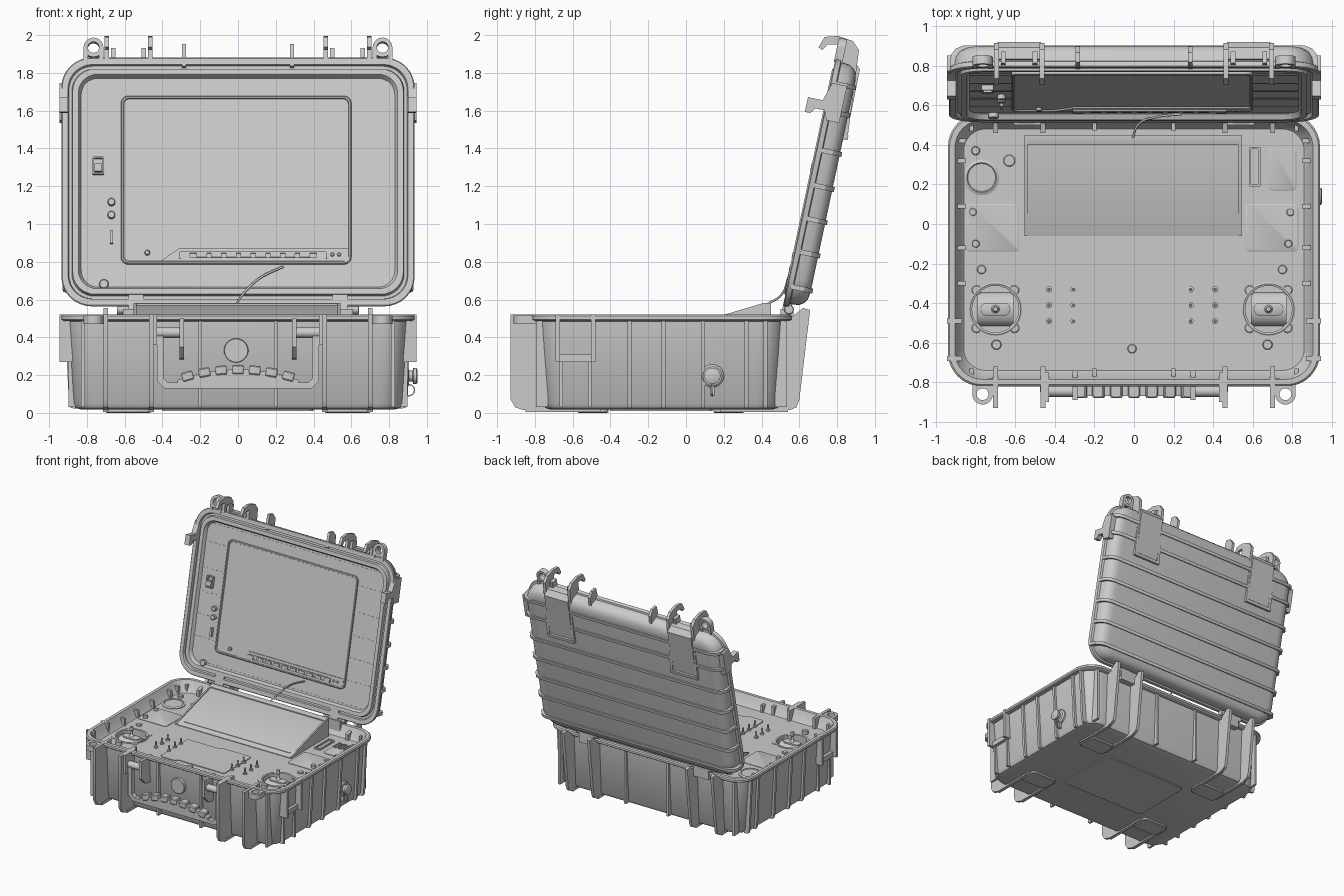
import bpy, bmesh
from math import pi, sin, cos, radians
from mathutils import Matrix, Vector

I = Matrix.Identity(4)
T = lambda x, y, z: Matrix.Translation((x, y, z))
# lid frame: local x = width, y = up along the lid, z = towards the inside
LID = T(0, .515, .575) @ Matrix.Rotation(radians(78), 4, 'X')
RX, RY = Matrix.Rotation(pi / 2, 4, 'X'), Matrix.Rotation(pi / 2, 4, 'Y')

def shade(o):
    bpy.ops.object.select_all(action='DESELECT')
    o.select_set(True)
    bpy.context.view_layer.objects.active = o
    bpy.ops.object.shade_smooth_by_angle(angle=radians(32))

def make(name, verts, faces, M=I):
    me = bpy.data.meshes.new(name)
    me.from_pydata([M @ Vector(v) for v in verts], [], faces)
    bm = bmesh.new()
    bm.from_mesh(me)
    bmesh.ops.remove_doubles(bm, verts=bm.verts, dist=1e-5)
    bmesh.ops.recalc_face_normals(bm, faces=bm.faces)
    bm.to_mesh(me)
    bm.free()
    o = bpy.data.objects.new(name, me)
    bpy.context.collection.objects.link(o)
    shade(o)
    return o

def skin(name, rings, M=I, caps=True, closed=False):
    n, k = len(rings[0]), len(rings)
    faces = [(i * n + j, i * n + (j + 1) % n, (i + 1) % k * n + (j + 1) % n, (i + 1) % k * n + j)
             for i in range(k if closed else k - 1) for j in range(n)]
    if caps and not closed:
        faces += [tuple(range(n)), tuple(range((k - 1) * n, k * n))]
    return make(name, [v for r in rings for v in r], faces, M)

def loft(name, secs, M=I, n=6):
    """Stack of rounded rectangles (half x, half y, radius, z)."""
    rings = []
    for hx, hy, r, z in secs:
        rings.append([(sx * (hx - r) + r * cos(a), sy * (hy - r) + r * sin(a), z)
                      for q, (sx, sy) in enumerate(((1, 1), (-1, 1), (-1, -1), (1, -1)))
                      for a in [(q + i / n) * pi / 2 for i in range(n + 1)]])
    return skin(name, rings, M)

def prism(name, pts, axis, lo, hi, M=I):
    f = {'x': lambda a, b, t: (t, a, b), 'y': lambda a, b, t: (a, t, b), 'z': lambda a, b, t: (a, b, t)}[axis]
    return skin(name, [[f(a, b, t) for a, b in pts] for t in (lo, hi)], M)

def box(name, x0, x1, y0, y1, z0, z1, M=I):
    return prism(name, [(x0, y0), (x1, y0), (x1, y1), (x0, y1)], 'z', z0, z1, M)

def lathe(name, prof, M=I, n=28, closed=False):
    """Revolve (radius, z) points about local z."""
    return skin(name, [[(r * cos(2 * pi * j / n), r * sin(2 * pi * j / n), z) for j in range(n)]
                       for r, z in prof], M, closed=closed)

def disc(name, r, z0, z1, M=I, n=28):
    return lathe(name, [(r, z0), (r, z1 - .003), (r - .004, z1)], M, n)

def frame(name, x0, x1, y0, y1, z0, z1, t, M=I, r=.03):
    hx, hy = (x1 - x0) / 2, (y1 - y0) / 2
    secs = [(hx, hy, r, z0), (hx, hy, r, z1), (hx - t, hy - t, r * .6, z1), (hx - t, hy - t, r * .6, z0 + .001)]
    return loft(name, secs, M @ T((x0 + x1) / 2, (y0 + y1) / 2, 0))

P = .43   # height of the control panel

# base tub with recessed control panel
base = loft('base_case', [(.83, .585, .10, .018), (.86, .615, .12, .026), (.875, .63, .13, .05), (.90, .65, .14, .485),
                          (.932, .68, .17, .487), (.94, .69, .17, .495), (.94, .69, .17, .512), (.932, .682, .165, .52),
                          (.905, .655, .14, .52), (.895, .645, .13, .50), (.87, .62, .12, P + .01), (.86, .61, .11, P)],
            T(0, -.13, 0), 8)
for sx in (-.70, .68):   # sunk gimbal wells
    cut = lathe('well_cutter', [(.125, P - .07), (.125, P + .05)], T(sx, -.43, 0), 40)
    cut.hide_render = True
    m = base.modifiers.new('well', 'BOOLEAN')
    m.operation, m.object, m.solver = 'DIFFERENCE', cut, 'EXACT'
    bpy.context.view_layer.objects.active = base
    bpy.ops.object.modifier_apply(modifier='well')
    bpy.data.objects.remove(cut)
shade(base)

for s in (-1, 1):
    # side ribs, side latch keepers
    for y in (-.30, -.12, .09, .32, .42):
        prism('side_rib', [(s * .85, .022), (s * .885, .026), (s * .895, .05), (s * .917, .49), (s * .85, .49)], 'y', y - .011, y + .011)
    for y in (-.68, -.49):
        box('side_latch_fin', s * .87, s * .945, y - .012, y + .012, .27, .52)
    box('side_latch_plate', s * .87, s * .915, -.68, -.49, .27, .31)
    for y in (-.66, -.51):
        box('side_lower_rib', s * .86, s * .897, y - .01, y + .01, .03, .28)
    # front and back fins with bottom rails and feet
    for x in (.70, .46):
        x *= s
        prism('front_fin', [(-.72, .015), (-.86, .015), (-.905, .03), (-.93, .075), (-.93, .52), (-.72, .52)], 'x', x - .012, x + .012)
        prism('back_fin', [(.46, .015), (.55, .015), (.585, .03), (.60, .07), (.657, .545), (.62, .555), (.55, .50), (.46, .48)], 'x', x - .012, x + .012)
        box('bottom_rail', x - .014, x + .014, -.85, -.45, .006, .03)
        box('bottom_rail', x - .014, x + .014, .18, .54, .006, .03)
    for y0 in (-.575, .145):
        loft('foot', [(.115, .075, .03, 0), (.122, .082, .035, .006), (.122, .082, .035, .03)], T(s * .58, y0 + .082, 0))
    for x in (.20, .82):
        box('front_rib', s * x - .01, s * x + .01, -.795, -.73, .03, .49)
        box('back_rib', s * x - .01, s * x + .01, .47, .535, .03, .49)
    # padlock lugs on base and lid
    for nm, M in (('base_lug', T(s * .765, -.86, 0)), ('lid_lug', LID @ T(s * .765, 1.39, -.51))):
        lathe(nm, [(.03, .47), (.052, .47), (.052, .515), (.03, .515)], M, closed=True)
        d = 1 if nm[0] == 'b' else -1
        for a, b in ((-.052, -.03), (.03, .052)):
            box(nm + '_tab', a, b, *sorted((0, d * .08)), .47, .515, M)
    # handle brackets
    box('handle_fin', s * .43, s * .455, -.90, -.75, .36, .52)
    prism('handle_fin', [(-.74, .28), (-.83, .29), (-.89, .35), (-.89, .50), (-.74, .50)], 'x', s * .285, s * .31)
    disc('handle_pivot', .028, -.075, .075, T(s * .37, -.845, .425) @ RY, 20)
    # hinges
    disc('hinge_barrel', .026, -.10, .10, T(s * .54, .545, .548) @ RY, 20)
    box('hinge_base_leaf', s * .47, s * .61, .50, .57, .46, .55)
    box('hinge_lid_leaf', s * .50, s * .58, -.03, .06, -.045, 0, LID)

# bottom border
frame('bottom_border', -.40, .40, -.40, .14, .010, .02, .012)
frame('bottom_label_plate', -.10, .10, -.17, -.09, .012, .02, .006, r=.01)

# carrying handle with curved ribbed grip
prism('handle', [(-.43, .44), (-.43, .17), (-.39, .13), (.39, .13), (.43, .17), (.43, .44), (.395, .44),
                 (.395, .185), (.37, .16), (-.37, .16), (-.395, .185), (-.395, .44)], 'y', -.865, -.825)
arc = [(-.32 + .64 * i / 16, .175 + .055 * (1 - (i / 8 - 1) ** 2)) for i in range(17)]
prism('handle_grip', arc + [(.32, .14), (-.32, .14)], 'y', -.868, -.822)
for i in range(7):
    x = -.27 + .09 * i
    z = .19 + .05 * (1 - (x / .32) ** 2)
    loft('grip_rib', [(.026, .03, .008, -.034), (.03, .034, .01, -.028), (.03, .034, .01, .008), (.024, .028, .01, .014)],
         T(x, -.845, z) @ Matrix.Rotation(x * 1.0, 4, 'Y'), 3)
disc('front_badge', .065, .775, .80, T(-.01, 0, .33) @ RX)

# pressure valve on the right side
V = T(.86, .14, .195) @ RY
lathe('valve_knob', [(.062, 0), (.062, .035), (.05, .045), (.03, .045), (.03, .065), (.043, .068), (.043, .085), (.034, .09)], V, 20)
box('valve_tab', .88, .90, .13, .15, .09, .15)
lathe('valve_loop', [(.026, -.004), (.033, -.004), (.033, .004), (.026, .004)], T(.905, .14, .12) @ RX, 20, True)

# sloped screen box
prism('console_wedge', [(-.06, P - .01), (-.06, P + .005), (.42, .575), (.45, .57), (.45, P - .01)], 'x', -.54, .53)
for x in (-.545, .535):
    prism('console_cheek', [(-.06, P - .01), (-.06, P + .012), (.415, .583), (.45, .583), (.45, P - .01)], 'x', x - .007, x + .007)
prism('console_top_lip', [(.40, .565), (.40, .578), (.415, .583), (.45, .583), (.45, .56)], 'x', -.54, .53)
prism('console_lower_lip', [(-.015, .44), (-.015, .452), (-.005, .455), (-.005, .44)], 'x', -.50, .50)

# joysticks
for sx in (-.70, .68):
    C = T(sx, -.43, 0)
    lathe('gimbal_ring', [(.118, P - .06), (.135, P - .005), (.135, P + .004), (.128, P + .008), (.118, P + .004)], C, 40, True)
    for k in range(4):
        a = pi / 4 + k * pi / 2
        disc('gimbal_bolt', .025, P - .01, P + .004, C @ T(.135 * cos(a), .135 * sin(a), 0), 12)
    prism('gimbal_drum', [(.085 * cos(pi * i / 12), P - .07 + .062 * sin(pi * i / 12)) for i in range(13)], 'x', -.09, .09, C)
    loft('gimbal_slot', [(.075, .032, .03, P - .03), (.075, .032, .03, P), (.068, .025, .024, P + .004)], C)
    lathe('stick', [(.024, P), (.014, P + .012), (.009, P + .02), (.009, P + .05), (.015, P + .054), (.015, P + .08), (.011, P + .084)], C, 16)

# control panel plates and buttons
for name, x, y, hx, hy, h in (('left_pad', -.715, -.02, .135, .12, .006), ('right_pad', .695, -.02, .135, .12, .006),
                              ('port_plate', .75, .275, .07, .107, .006)):
    loft(name, [(hx, hy, .02, P - .005), (hx, hy, .02, P + h - .002), (hx - .003, hy - .003, .018, P + h)], T(x, y, 0))
prism('centre_plate', [(-.31, -.59), (-.29, -.61), (-.17, -.61), (-.15, -.585), (.28, -.585), (.28, -.23), (.265, -.215),
                       (.01, -.215), (-.01, -.235), (-.31, -.235)], 'z', P - .005, P + .006)
frame('slider_slot', .58, .64, .19, .39, P - .005, P + .012, .012, r=.008)
for x in (.705, .75, .797):
    frame('port', x - .015, x + .015, .29, .375, P, P + .013, .006, r=.004)
lathe('speaker', [(.09, P - .01), (.09, P + .005), (.075, P + .012), (.07, P + .007)], T(-.77, .235, 0), 40)
for x, y, r, h in ((-.80, .37, .022, .02), (-.63, .32, .03, .008), (-.815, .06, .02, .012), (.79, .06, .02, .012),
                   (-.80, -.10, .02, .03), (.78, -.10, .02, .03), (-.77, -.23, .023, .01), (.75, -.23, .023, .01),
                   (-.695, -.61, .025, .03), (.675, -.61, .025, .03), (-.01, -.63, .023, .01)):
    disc('button', r, P - .005, P + h, T(x, y, 0), 20)
for x in (-.43, -.305, .285, .41):
    for y in (-.33, -.41, -.49):
        lathe('toggle_switch', [(.016, P), (.016, P + .012), (.006, P + .014), (.008, P + .05), (.004, P + .053)], T(x, y, 0), 12)

# lid shell
CL = LID @ T(0, .663, 0)
loft('lid_shell', [(.83, .57, .08, -.128), (.865, .61, .11, -.122), (.89, .635, .13, -.105), (.905, .65, .14, -.08), (.912, .655, .14, -.035),
                   (.93, .668, .155, -.03), (.935, .673, .16, -.005), (.93, .668, .155, 0), (.90, .635, .13, 0), (.895, .63, .13, -.02),
                   (.88, .615, .12, -.02), (.875, .61, .12, .006), (.845, .58, .10, .006), (.83, .565, .09, -.022)], CL, 8)
for u in (.10, .29, .47, .65, .84, 1.05, 1.20):
    prism('lid_rib', [(-.93, -.02), (-.925, -.09), (-.90, -.122), (-.86, -.138), (.86, -.138), (.90, -.122), (.925, -.09), (.93, -.02)],
          'y', u - .013, u + .013, LID)
for s in (-1, 1):
    # lid latches: finned plate with hooks
    for x in (.695, .465):
        prism('lid_latch_fin', [(.93, -.11), (.93, -.15), (1.40, -.112), (1.44, -.07), (1.45, .01), (1.43, .08), (1.37, .10), (1.36, .078),
                                (1.395, .055), (1.405, .005), (1.31, .0), (1.28, -.09)], 'x', s * x - .012, s * x + .012, LID)
    prism('lid_latch_plate', [(.95, -.11), (.95, -.142), (1.30, -.138), (1.34, -.10), (1.34, -.04), (1.30, -.04)], 'x', s * .47, s * .69, LID)
    box('lid_latch_end', s * .453, s * .707, .92, .945, -.152, -.11, LID)
    for x in (.66, .50):
        box('latch_post', s * x - .012, s * x + .012, 1.31, 1.39, -.07, -.01, LID)
    prism('lid_small_fin', [(1.25, -.10), (1.37, -.10), (1.41, -.06), (1.41, -.01), (1.29, -.0)], 'x', s * .285 - .011, s * .285 + .011, LID)
    prism('lid_side_hook', [(1.0, -.09), (1.20, -.09), (1.20, -.01), (1.10, .02), (1.10, .10), (1.02, .10), (1.02, .07),
                            (1.05, .05), (1.05, 0), (1.0, -.02)], 'x', s * .90, s * .945, LID)

# lid monitor with bezel and button strip
loft('monitor', [(.61, .455, .04, -.03), (.61, .455, .04, -.008), (.605, .45, .036, -.004), (.597, .442, .03, -.004), (.594, .439, .03, -.012)],
     LID @ T(-.01, .675, 0))
prism('monitor_chin', [(-.41, .235), (.57, .235), (.585, .25), (.585, .305), (-.31, .305)], 'z', -.015, -.004, LID)
frame('key_strip', -.31, .47, .245, .285, -.01, .004, .008, LID, .008)
for x in (-.28, .44):
    box('key_end', x - .025, x + .025, .25, .28, -.01, .008, LID)
for i in range(8):
    box('monitor_key', -.22 + i * .078, -.165 + i * .078, .255, .275, -.01, .006, LID)
for x, u, r in ((-.48, .28, .014), (.50, .27, .01), (.535, .27, .01), (-.67, .555, .02), (-.67, .485, .02), (-.71, .11, .025)):
    disc('lid_button', r, -.03, .004, LID @ T(x, u, 0), 16)
frame('lid_switch', -.77, -.71, .705, .80, -.03, .004, .008, LID, .006)
box('lid_switch_rocker', -.76, -.72, .72, .76, -.03, .008, LID)
box('lid_slot', -.678, -.662, .33, .40, -.03, .004, LID)

# cable between console and lid
cu = bpy.data.curves.new('cable', 'CURVE')
cu.dimensions, cu.bevel_depth, cu.bevel_resolution, cu.resolution_u = '3D', .006, 2, 8
sp = cu.splines.new('BEZIER')
path = [(-.01, .42, .57), (.02, .50, .62), (.11, .54, .71), (.24, .555, .775)]
sp.bezier_points.add(len(path) - 1)
for b, p in zip(sp.bezier_points, path):
    b.co, b.handle_left_type, b.handle_right_type = p, 'AUTO', 'AUTO'
bpy.context.collection.objects.link(bpy.data.objects.new('cable', cu))
